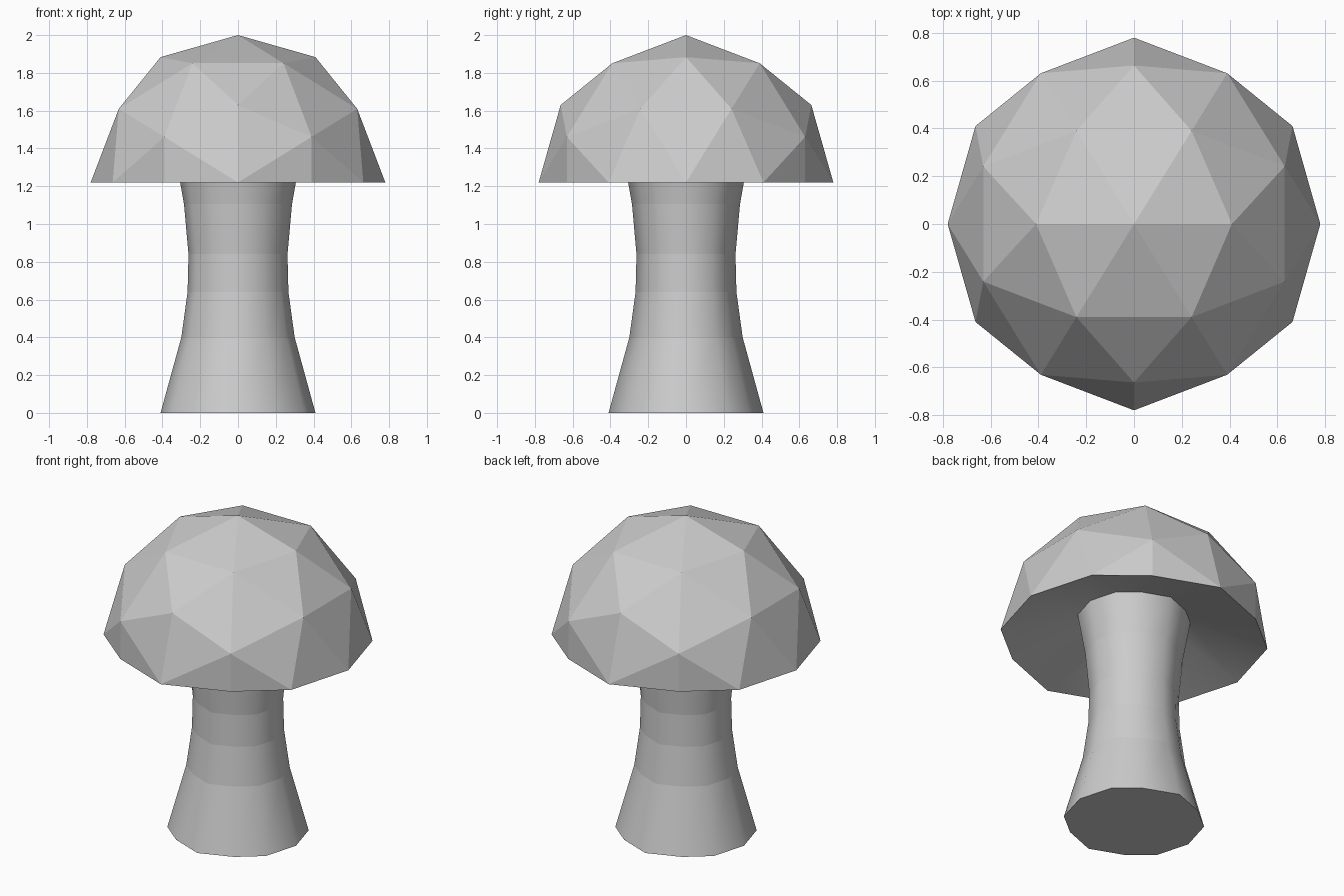
import bpy, bmesh, math
from mathutils import Vector

if "Cube" in bpy.data.objects:
    bpy.data.objects.remove(bpy.data.objects["Cube"])

R, RIM_Z = 0.78, 1.22      # dome radius and height of the cap rim
INNER_R, INNER_Z = 0.33, 1.355  # where the cap underside meets the stem


def make_object(name, bm):
    mesh = bpy.data.meshes.new(name)
    bm.to_mesh(mesh)
    bm.free()
    obj = bpy.data.objects.new(name, mesh)
    bpy.context.collection.objects.link(obj)
    return obj


def add_ring(bm, shape, scale, z):
    return [bm.verts.new((p.x * scale, p.y * scale, z)) for p in shape]


def bridge(bm, lower, upper):
    """Smooth-shaded band between two rings, with crisp ring edges."""
    n = len(lower)
    for i in range(n):
        j = (i + 1) % n
        bm.faces.new((lower[i], lower[j], upper[j], upper[i])).smooth = True
    for ring in (lower, upper):
        for i in range(n):
            edge = bm.edges.get((ring[i], ring[(i + 1) % n]))
            edge.smooth = False


# Cap dome: icosahedron with an edge on top, subdivided once, upper half kept
bm = bmesh.new()
phi = (1 + math.sqrt(5)) / 2
for s in (-1, 1):
    for t in (-phi, phi):
        for co in ((s, 0, t), (0, t, s), (t, s, 0)):
            bm.verts.new(co)
bmesh.ops.convex_hull(bm, input=bm.verts[:])
bmesh.ops.subdivide_edges(bm, edges=bm.edges[:], cuts=1, use_grid_fill=True)
for v in bm.verts:
    v.co = v.co.normalized()
bmesh.ops.bisect_plane(bm, geom=bm.verts[:] + bm.edges[:] + bm.faces[:], dist=1e-4,
                       plane_co=(0, 0, 0), plane_no=(0, 0, 1), clear_inner=True)
for f in bm.faces:
    f.smooth = False

rim = sorted((v for v in bm.verts if abs(v.co.z) < 1e-3),
             key=lambda v: math.atan2(v.co.y, v.co.x))
shape = [Vector(v.co) for v in rim]
for v in bm.verts:
    v.co = v.co * R + Vector((0, 0, RIM_Z))

# Cap underside: shallow cone rising from the rim to the stem
inner = add_ring(bm, shape, INNER_R, INNER_Z)
bridge(bm, inner, rim)
bmesh.ops.recalc_face_normals(bm, faces=bm.faces[:])
make_object("cap", bm)

# Stem: waisted column with the same outline as the rim
bm = bmesh.new()
profile = [(0.41, 0), (0.30, 0.40), (0.267, 0.64), (0.262, 0.84),
           (0.286, 1.105), (INNER_R, INNER_Z)]
rings = [add_ring(bm, shape, r, z) for r, z in profile]
for lower, upper in zip(rings, rings[1:]):
    bridge(bm, lower, upper)
bm.faces.new(rings[0][::-1])
bmesh.ops.recalc_face_normals(bm, faces=bm.faces[:])
# the open top would be ambiguous, so make sure the base faces down
bm.faces.ensure_lookup_table()
if bm.faces[-1].normal.z > 0:
    bmesh.ops.reverse_faces(bm, faces=bm.faces[:])
make_object("stem", bm)
